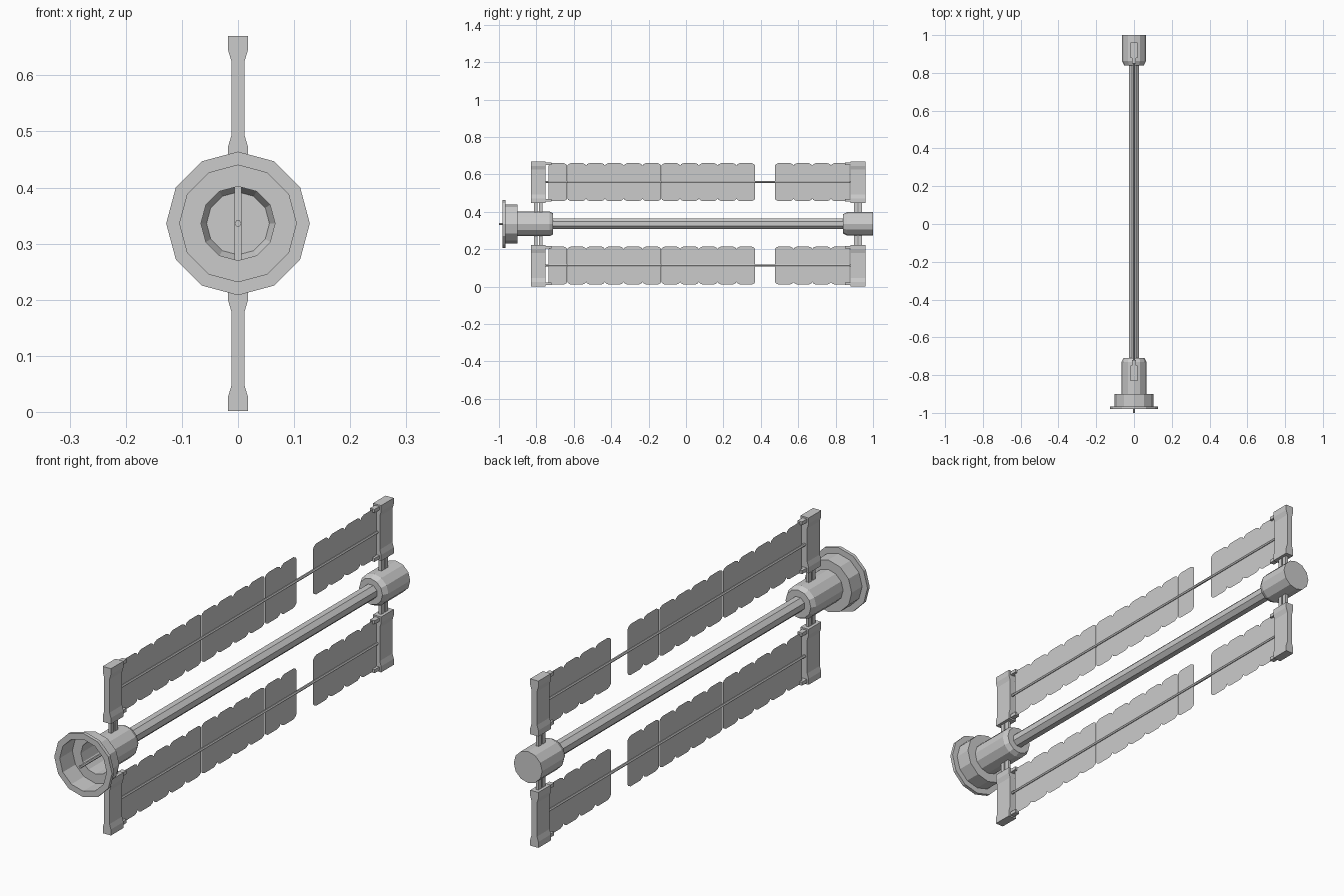
import bpy, bmesh
from math import cos, sin, pi

if "Cube" in bpy.data.objects:
    bpy.data.objects.remove(bpy.data.objects["Cube"])

C = 0.336          # height of the main axis
WING = 0.223       # distance from axis to each panel row


def make(name, verts, faces, fix=True):
    mesh = bpy.data.meshes.new(name)
    bm = bmesh.new()
    vs = [bm.verts.new(v) for v in verts]
    for f in faces:
        bm.faces.new([vs[i] for i in f])
    if fix:
        bmesh.ops.recalc_face_normals(bm, faces=bm.faces)
    bm.to_mesh(mesh)
    bm.free()
    ob = bpy.data.objects.new(name, mesh)
    bpy.context.collection.objects.link(ob)
    return ob


def lathe(name, profile, n, z=C, turn=0.0, cap_start=False, cap_end=False):
    """Revolve (radius, y) points about an axis parallel to y."""
    verts = [(r * cos(turn + 2 * pi * i / n), y, z + r * sin(turn + 2 * pi * i / n))
             for r, y in profile for i in range(n)]
    faces = [(k * n + i, k * n + (i + 1) % n, (k + 1) * n + (i + 1) % n, (k + 1) * n + i)
             for k in range(len(profile) - 1) for i in range(n)]
    if cap_start:
        faces.append(list(range(n)))
    if cap_end:
        faces.append([(len(profile) - 1) * n + i for i in range(n)])
    return make(name, verts, faces)


def extrude_y(name, outline, y0, y1):
    """Extrude an (x, z) outline along y."""
    n = len(outline)
    verts = [(x, y, z) for y in (y0, y1) for x, z in outline]
    faces = [range(n), range(n, 2 * n)]
    faces += [(i, (i + 1) % n, n + (i + 1) % n, n + i) for i in range(n)]
    return make(name, verts, faces)


def box(name, hx, y0, y1, z0, z1):
    return extrude_y(name, [(-hx, z0), (hx, z0), (hx, z1), (-hx, z1)], y0, y1)


# Central boom, flared front cup and rear cap
lathe("main_boom", [(0.03, -0.71), (0.03, 0.84)], 8, turn=pi / 8)
lathe("front_cup", [(0.104, -0.966), (0.128, -0.966), (0.128, -0.98), (0.104, -0.98),
                    (0.104, -0.9), (0.066, -0.9), (0.066, -0.73), (0.056, -0.71)],
      12, cap_end=True)
lathe("rear_cap", [(0.052, 0.84), (0.063, 0.862), (0.063, 1.0)], 12,
      cap_start=True, cap_end=True)
lathe("cup_probe", [(0.006, -1.0), (0.006, -0.71)], 6, cap_start=True, cap_end=True)

# Paired posts through the axis, carrying the end frames
for label, y in (("front", -0.79), ("rear", 0.92)):
    for k, dy in enumerate((-0.0125, 0.0125)):
        box(f"{label}_post_{k}", 0.006, y + dy - 0.0095, y + dy + 0.0095,
            C - 0.12, C + 0.12)

half = [(0.018, 0.111), (0.018, 0.087), (0.012, 0.067),
        (0.012, -0.067), (0.018, -0.087), (0.018, -0.111)]
outline = half + [(-x, z) for x, z in reversed(half)]

for row, s in (("upper", 1), ("lower", -1)):
    zc = C + s * WING
    # End frames with small inward brackets
    for label, y, inward in (("front", -0.79, 1), ("rear", 0.92, -1)):
        extrude_y(f"{row}_{label}_frame", [(x, zc + z) for x, z in outline],
                  y - 0.04, y + 0.04)
        for t in (-1, 1):
            ya, yb = sorted((y + inward * 0.04, y + inward * 0.07))
            box(f"{row}_{label}_bracket_{t}", 0.01, ya, yb,
                zc + t * 0.098 - 0.007, zc + t * 0.098 + 0.007)
    # Spar
    lathe(f"{row}_spar", [(0.006, -0.75), (0.006, 0.88)], 6, z=zc)
    # Thin panels with rounded ends, in two groups
    quarter = [(0.05, 0.088), (0.044, 0.096), (0.030, 0.102)]
    rim = quarter + [(-a, b) for a, b in reversed(quarter)]
    rim += [(-a, -b) for a, b in rim]
    starts = [-0.735 + 0.1005 * i for i in range(11)] + [0.475 + 0.1 * i for i in range(4)]
    for i, y0 in enumerate(starts):
        make(f"{row}_panel_{i}", [(0, y0 + 0.05 + a, zc + b) for a, b in rim],
             [range(len(rim))], fix=False)
